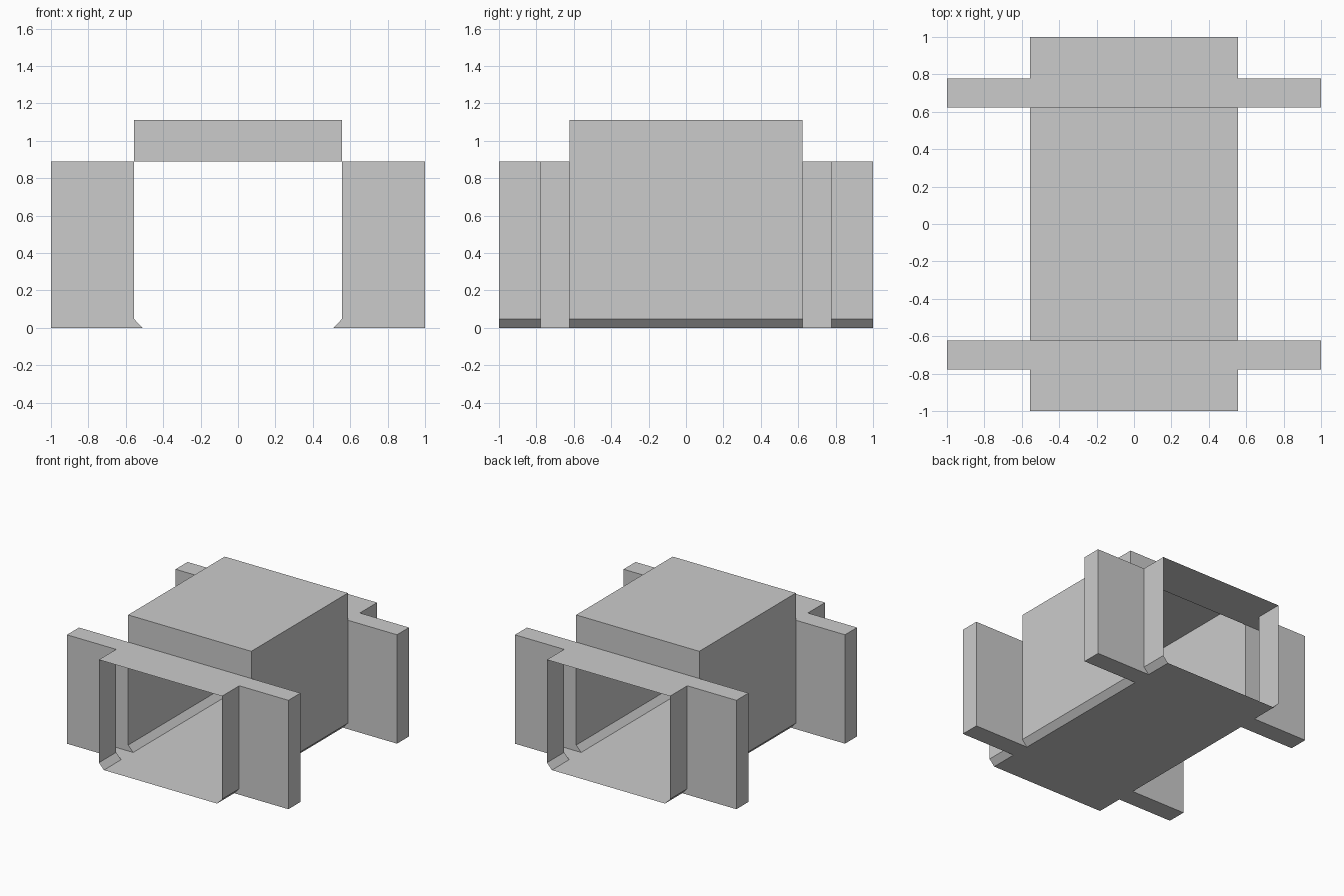
import bpy, bmesh

if "Cube" in bpy.data.objects:
    bpy.data.objects.remove(bpy.data.objects["Cube"])

W, B, C = 0.556, 1.0, 0.045          # tunnel half width, flange reach, floor chamfer
H, T = 0.889, 1.111                  # tunnel height, raised chamber height
Y1, Y2, Y3 = 0.623, 0.778, 1.0       # chamber end, flange outer side, tunnel mouth


def mirrored(half):
    """Closed counter-clockwise outline from its right half, bottom to top."""
    return half + [(-x, z) for x, z in reversed(half)]


def tube(bm, outline, y0, y1):
    """Open-ended shell along y with outward faces."""
    a = [bm.verts.new((x, y0, z)) for x, z in outline]
    b = [bm.verts.new((x, y1, z)) for x, z in outline]
    for i in range(len(outline)):
        j = (i + 1) % len(outline)
        bm.faces.new((a[i], b[i], b[j], a[j]))


def plate(bm, outline, y, facing):
    """Flat wall at y; facing -1 looks to the front, +1 to the back."""
    vs = [bm.verts.new((x, y, z)) for x, z in outline]
    bm.faces.new(vs if facing < 0 else vs[::-1])


def finish(bm, name):
    bmesh.ops.remove_doubles(bm, verts=bm.verts, dist=1e-5)
    mesh = bpy.data.meshes.new(name)
    bm.to_mesh(mesh)
    bm.free()
    bpy.context.collection.objects.link(bpy.data.objects.new(name, mesh))


lower = [(W - C, 0), (W, C + 0.003), (W, H)]
sleeve = mirrored(lower)
chamber = mirrored(lower + [(W, T)])
band = mirrored([(W - C, 0), (B, 0), (B, H), (W, H)])
right_fin = [(W - C, 0), (B, 0), (B, H), (W, H), (W, C + 0.003)]
left_fin = [(-x, z) for x, z in reversed(right_fin)]

# Raised middle chamber with its upper end walls
bm = bmesh.new()
tube(bm, chamber, -Y1, Y1)
for s in (-1, 1):
    plate(bm, [(-W, H), (W, H), (W, T), (-W, T)], s * Y1, s)
finish(bm, "middle_chamber")

for s, side in ((-1, "front"), (1, "rear")):
    # Short open tunnel mouth
    bm = bmesh.new()
    tube(bm, sleeve, *sorted((s * Y2, s * Y3)))
    finish(bm, side + "_tunnel_mouth")

    # Hollow cross band whose fins open into the tunnel
    bm = bmesh.new()
    tube(bm, band, *sorted((s * Y1, s * Y2)))
    for fin in (right_fin, left_fin):
        plate(bm, fin, s * Y1, -s)
        plate(bm, fin, s * Y2, s)
    finish(bm, side + "_flange_band")
